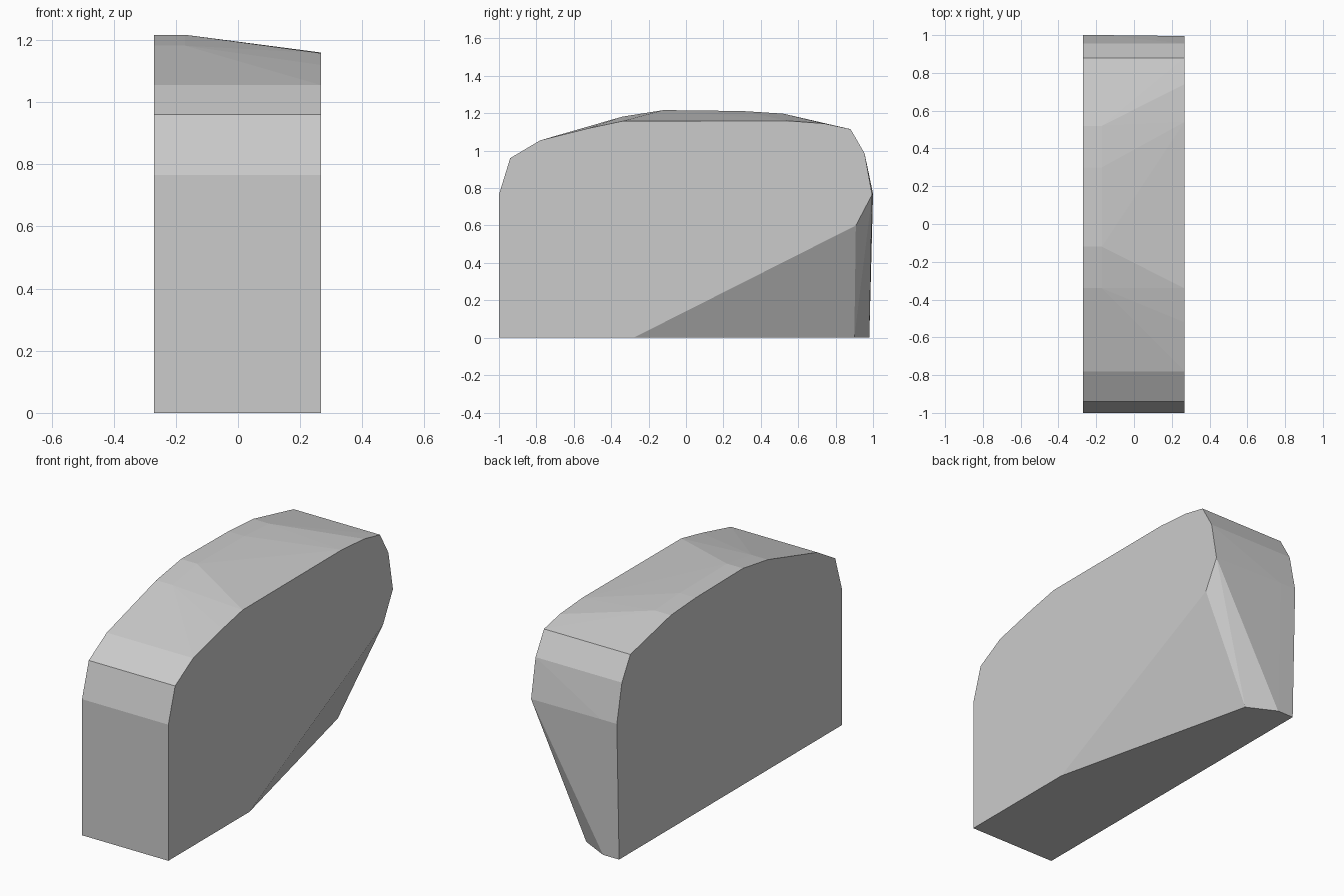
import bpy, bmesh

if "Cube" in bpy.data.objects:
    bpy.data.objects.remove(bpy.data.objects["Cube"])

# Side profiles as (y, z); the front and rear shoulders are shared
front = [(-1, 0), (-1, 0.765), (-0.94, 0.96), (-0.78, 1.055)]
rear = [(0.88, 1.115), (0.955, 0.985)]
crown = [(-0.34, 1.182), (-0.12, 1.217), (0.30, 1.212), (0.52, 1.198)]
low_crown = [(-0.52, 1.12), (-0.34, 1.158), (0.54, 1.16), (0.74, 1.145)]

left = front + crown + rear + [(1, 0.77), (0.98, 0)]
inner = crown + [(1, 0.77), (0.98, 0)]
right = front + low_crown + rear + [(0.995, 0.765), (0.908, 0.6), (-0.28, 0)]

# Convex block stretched over the section profiles, with a cut lower corner
bm = bmesh.new()
for x, section in ((-0.27, left), (-0.17, inner), (0.267, right)):
    for y, z in section:
        bm.verts.new((x, y, z))
bm.verts.new((-0.01, 0.90, 0))
hull = bmesh.ops.convex_hull(bm, input=bm.verts)
loose = [v for v in bm.verts if not v.link_faces]
bmesh.ops.delete(bm, geom=loose, context='VERTS')
bmesh.ops.dissolve_limit(bm, angle_limit=0.01, verts=bm.verts, edges=bm.edges)
bmesh.ops.recalc_face_normals(bm, faces=bm.faces)

mesh = bpy.data.meshes.new("rounded_block")
bm.to_mesh(mesh)
bm.free()
block = bpy.data.objects.new("rounded_block", mesh)
bpy.context.collection.objects.link(block)

# Plain grey
grey = bpy.data.materials.new("light grey")
grey.diffuse_color = (0.6, 0.6, 0.6, 1)
grey.use_nodes = True
grey.node_tree.nodes["Principled BSDF"].inputs["Base Color"].default_value = grey.diffuse_color
mesh.materials.append(grey)
